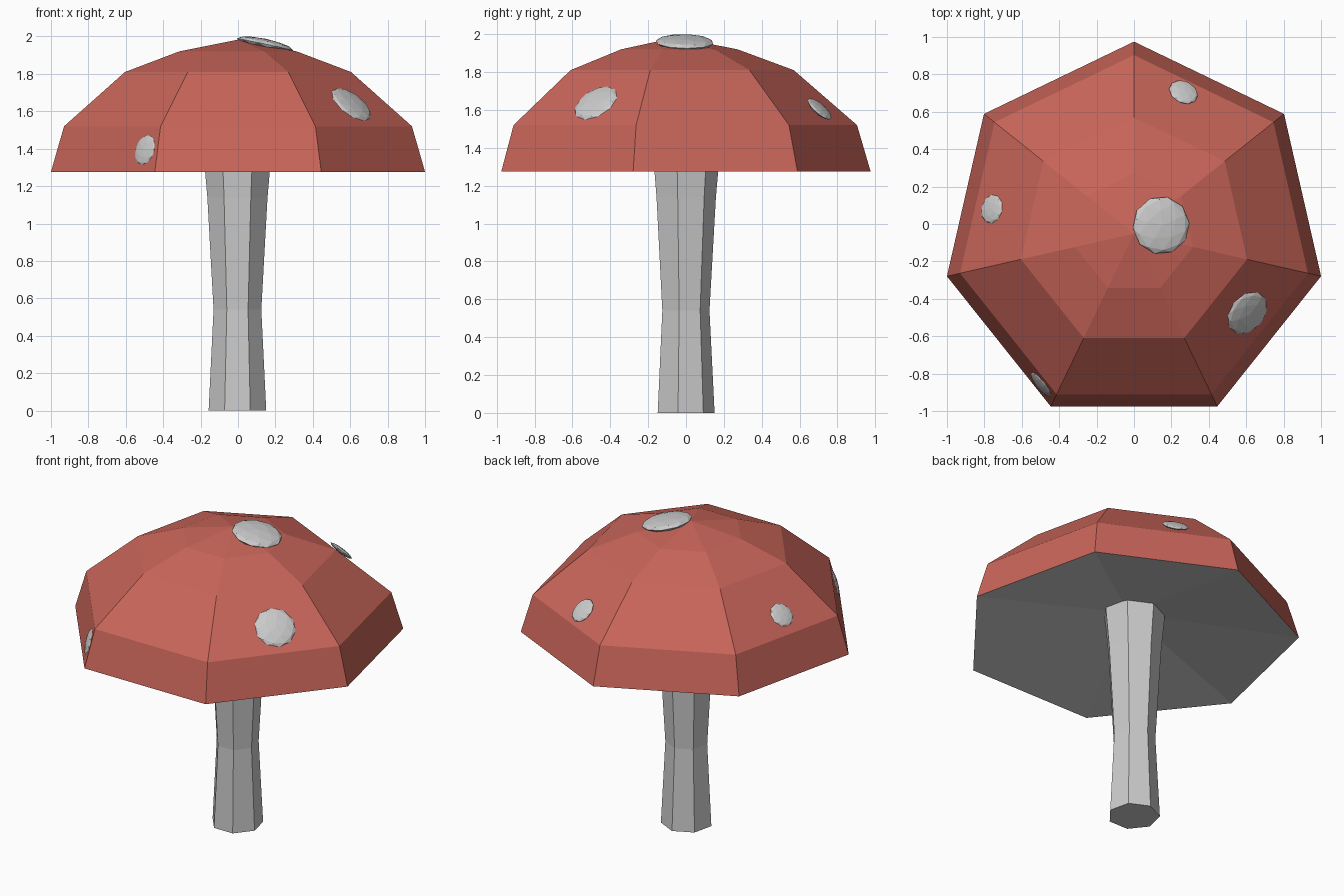
import bpy, bmesh, math
from mathutils import Vector, Matrix

if "Cube" in bpy.data.objects:
    bpy.data.objects.remove(bpy.data.objects["Cube"])

SIDES = 7


def finish(name, bm, mat=None):
    me = bpy.data.meshes.new(name)
    bm.to_mesh(me)
    bm.free()
    ob = bpy.data.objects.new(name, me)
    bpy.context.collection.objects.link(ob)
    if mat:
        me.materials.append(mat)
    return ob


def lathe(name, profile, cx, cy, mat=None, cap_start=False):
    """Seven-sided revolve of (radius, z) points; radius 0 becomes a single tip."""
    bm = bmesh.new()
    rings = []
    for r, z in profile:
        n = SIDES if r > 0 else 1
        rings.append([bm.verts.new((cx + r * math.cos(math.pi / 2 + math.tau * i / SIDES),
                                    cy + r * math.sin(math.pi / 2 + math.tau * i / SIDES), z))
                      for i in range(n)])
    for a, b in zip(rings, rings[1:]):
        for i in range(SIDES):
            j = (i + 1) % SIDES
            if len(b) == 1:
                bm.faces.new((a[i], a[j], b[0]))
            elif len(a) == 1:
                bm.faces.new((a[0], b[j], b[i]))
            else:
                bm.faces.new((a[i], a[j], b[j], b[i]))
    if cap_start:
        bm.faces.new(rings[0][::-1])
    return finish(name, bm, mat)


def spot(name, centre, radius, azimuth, elevation):
    """Flattened low-poly ball lying on a cap facet."""
    a, e = math.radians(azimuth), math.radians(elevation)
    normal = Vector((math.cos(e) * math.cos(a), math.cos(e) * math.sin(a), math.sin(e)))
    m = (Matrix.Translation(centre) @ normal.to_track_quat('Z', 'Y').to_matrix().to_4x4()
         @ Matrix.Diagonal((radius, radius, radius * 0.2, 1)))
    bm = bmesh.new()
    bmesh.ops.create_icosphere(bm, subdivisions=2, radius=1, matrix=m)
    return finish(name, bm)


red = bpy.data.materials.new("cap_red")
red.diffuse_color = (0.58, 0.13, 0.10, 1)
red.use_nodes = True
red.node_tree.nodes["Principled BSDF"].inputs["Base Color"].default_value = red.diffuse_color

# Cap shell
CY = -0.051
lathe("cap", [(1.026, 1.275), (0.954, 1.52), (0.62, 1.81), (0.323, 1.92), (0, 1.983)],
      0, CY, red)

# Hollow grey underside
lathe("cap_underside", [(0, 1.43), (1.026, 1.275)], 0, CY)

# Stem
lathe("stem", [(0.158, 0), (0.131, 0.54), (0.165, 1.14), (0.19, 1.42)],
      -0.003, -0.007, cap_start=True)

# Spots
spot("spot_top", (0.145, -0.007, 1.957), 0.155, 5, 78)
spot("spot_front_right", (0.605, -0.475, 1.635), 0.128, -38.6, 46)
spot("spot_left", (-0.76, 0.08, 1.61), 0.078, 167.1, 46)
spot("spot_back", (0.265, 0.705, 1.605), 0.081, 64.3, 46)
spot("spot_front_left", (-0.495, -0.857, 1.393), 0.086, 218.6, 15)
